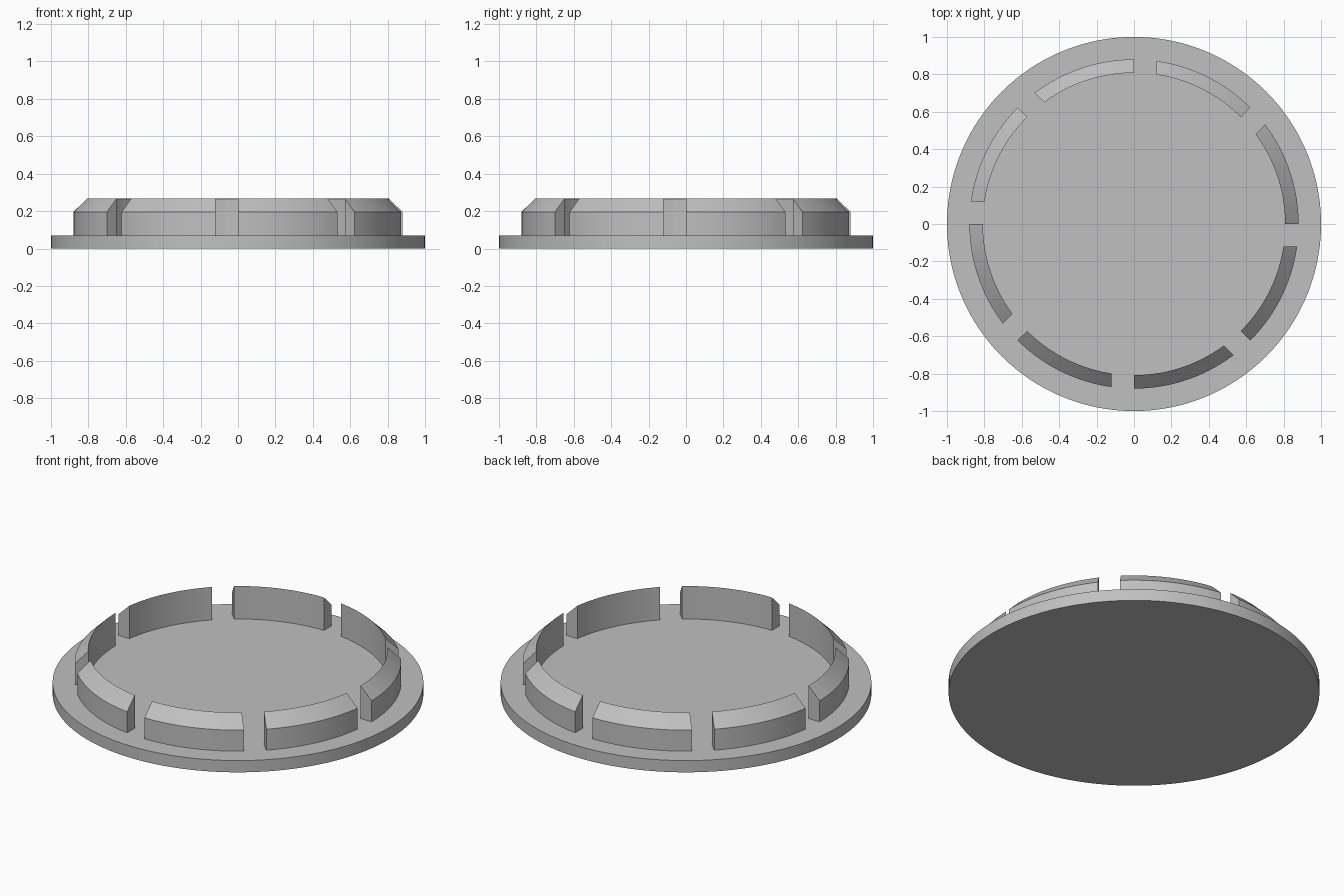
import bpy
import bmesh
from math import asin, cos, sin, pi, radians

if "Cube" in bpy.data.objects:
    bpy.data.objects.remove(bpy.data.objects["Cube"], do_unlink=True)

BASE_TOP = 0.07
SLOT = 0.12          # width of the parallel-sided gap between clips
CLIPS = 8
STEPS = 20

grey = bpy.data.materials.new("light_grey")
grey.use_nodes = True
colour = (0.53, 0.53, 0.53, 1)
grey.diffuse_color = colour
grey.node_tree.nodes["Principled BSDF"].inputs["Base Color"].default_value = colour


def finish(bm, name):
    """Turn a bmesh into a smooth-sided object with crisp edges."""
    bmesh.ops.recalc_face_normals(bm, faces=bm.faces)
    mesh = bpy.data.meshes.new(name)
    bm.to_mesh(mesh)
    bm.free()
    mesh.materials.append(grey)
    obj = bpy.data.objects.new(name, mesh)
    bpy.context.collection.objects.link(obj)
    bpy.ops.object.select_all(action="DESELECT")
    obj.select_set(True)
    bpy.context.view_layer.objects.active = obj
    bpy.ops.object.shade_smooth_by_angle(angle=radians(30))
    return obj


# Flat round base
bm = bmesh.new()
bmesh.ops.create_cone(bm, cap_ends=True, segments=160, radius1=1, radius2=1, depth=BASE_TOP)
bmesh.ops.translate(bm, verts=bm.verts, vec=(0, 0, BASE_TOP / 2))
finish(bm, "base_disc")

# Clip cross-section (radius, height): upright inside, bevelled outside
PROFILE = [(0.808, BASE_TOP), (0.88, BASE_TOP), (0.88, 0.195), (0.808, 0.266)]


def clip(index):
    """Sweep the profile from a radial end to an end parallel to the next clip."""
    bm = bmesh.new()
    start = index * 2 * pi / CLIPS
    rings = []
    for step in range(STEPS + 1):
        ring = []
        for r, z in PROFILE:
            a = start + (2 * pi / CLIPS - asin(SLOT / r)) * step / STEPS
            ring.append(bm.verts.new((r * cos(a), r * sin(a), z)))
        rings.append(ring)
    for a, b in zip(rings, rings[1:]):
        for i in range(len(PROFILE)):
            j = (i + 1) % len(PROFILE)
            bm.faces.new((a[i], a[j], b[j], b[i]))
    bm.faces.new(rings[0])
    bm.faces.new(rings[-1])
    finish(bm, f"rim_clip_{index + 1}")


# Ring of eight clips
for k in range(CLIPS):
    clip(k)
